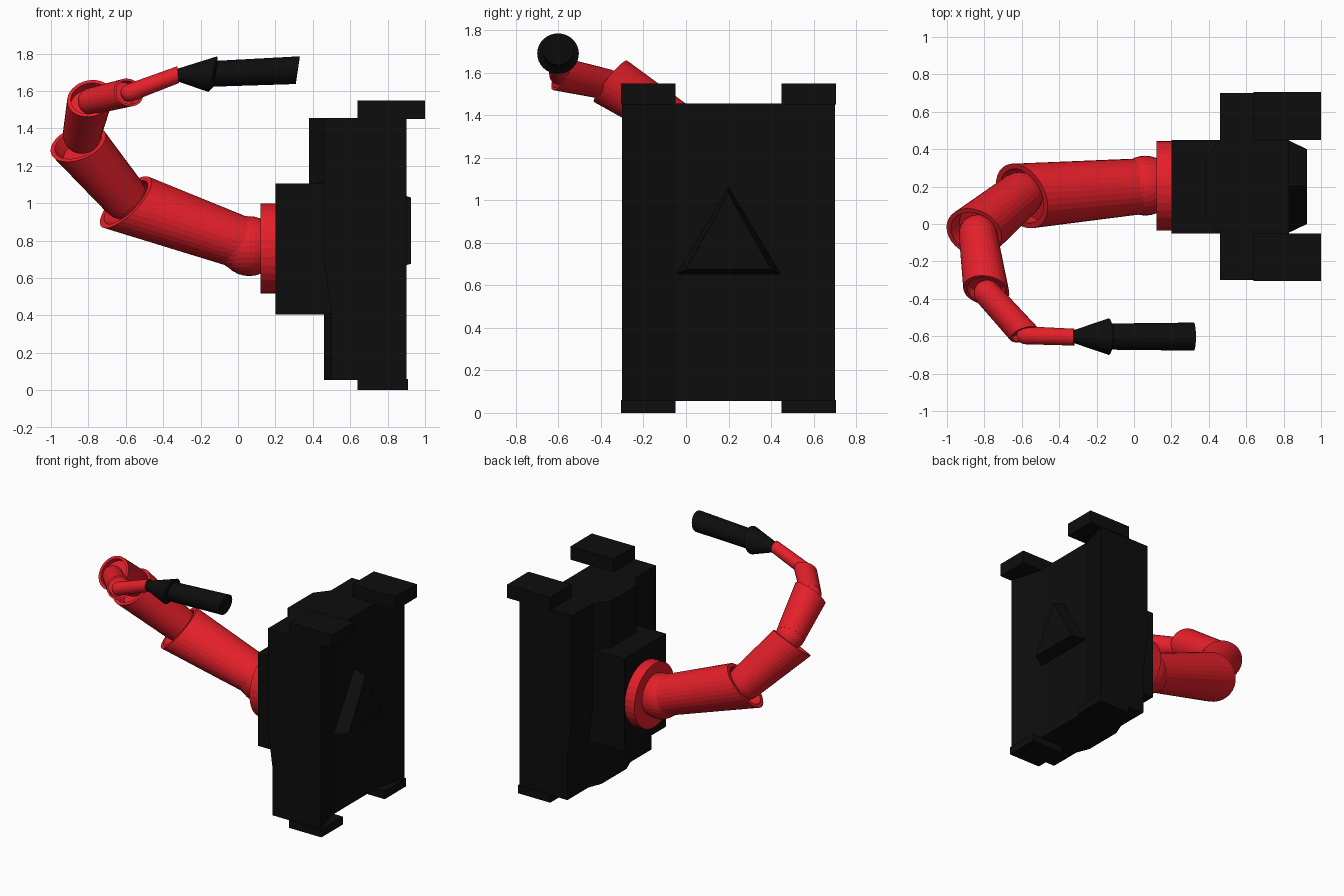
import bpy, bmesh, math
from mathutils import Vector, Matrix

if "Cube" in bpy.data.objects:
    bpy.data.objects.remove(bpy.data.objects["Cube"])

YC = 0.2      # centre line of the pack
SIDES = 32


def material(name, rgb):
    m = bpy.data.materials.new(name)
    m.diffuse_color = (*rgb, 1)
    m.use_nodes = True
    m.node_tree.nodes["Principled BSDF"].inputs["Base Color"].default_value = m.diffuse_color
    return m


RED = material("red", (0.78, 0.014, 0.023))
BLACK = material("black", (0.004, 0.004, 0.004))


def finish(name, bm, mat):
    bmesh.ops.recalc_face_normals(bm, faces=bm.faces)
    me = bpy.data.meshes.new(name)
    bm.to_mesh(me)
    bm.free()
    me.materials.append(mat)
    ob = bpy.data.objects.new(name, me)
    bpy.context.collection.objects.link(ob)
    return ob


def loft(bm, rings):
    """Skin a list of point rings and cap both ends."""
    vs = [[bm.verts.new(p) for p in r] for r in rings]
    n = len(vs[0])
    for a, b in zip(vs, vs[1:]):
        for i in range(n):
            j = (i + 1) % n
            bm.faces.new((a[i], a[j], b[j], b[i]))
    bm.faces.new(vs[0])
    bm.faces.new(vs[-1])


def box(name, x, y, z, mat=BLACK):
    bm = bmesh.new()
    loft(bm, [[(x[i], y[j], h) for i, j in ((0, 0), (1, 0), (1, 1), (0, 1))] for h in z])
    return finish(name, bm, mat)


def circle(c, n, r, ref):
    """Circle about c in the plane with normal n."""
    c, n = Vector(c), Vector(n).normalized()
    u = (ref - n * ref.dot(n)).normalized()
    v = n.cross(u)
    return [c + r * (u * math.cos(t) + v * math.sin(t))
            for t in (2 * math.pi * i / SIDES for i in range(SIDES))]


def arm_segment(name, p0, r0, p1, r1, n1, n0=None, hollow=True):
    """Tapered tube with a ball at its root and a recessed lip at its end."""
    p0, p1 = Vector(p0), Vector(p1)
    axis = (p1 - p0).normalized()
    ref = axis.orthogonal()
    bm = bmesh.new()
    rings = [circle(p0, n0 or axis, r0, ref), circle(p1, n1, r1, ref)]
    if hollow:
        rings += [circle(p1, n1, r1 * 0.84, ref),
                  circle(p1 - axis * r1 * 0.45, n1, r1 * 0.8, ref)]
    loft(bm, rings)
    bmesh.ops.create_uvsphere(bm, u_segments=SIDES, v_segments=16, radius=r0 * 0.99,
                              matrix=Matrix.Translation(p0))
    return finish(name, bm, RED)


# pack body: stacked outlines with a raised front panel and dished back
def outline(z, side, mid):
    half = [(mid, 0.15), (side, 0.25), (side, 0.5), (0.9, 0.5), (0.83, 0.25)]
    return ([(x, YC + y, z) for x, y in half]
            + [(x, YC - y, z) for x, y in reversed(half)])


bm = bmesh.new()
loft(bm, [outline(0.055, 0.5, 0.46), outline(0.4, 0.5, 0.46),
          outline(0.7, 0.46, 0.38), outline(1.455, 0.46, 0.38)])
finish("pack_body", bm, BLACK)

# front housing that carries the arm
box("arm_housing", (0.2, 0.55), (YC - 0.25, YC + 0.25), (0.405, 1.105))

# shoulder hooks and feet on both sides
for side, tag in ((-1, "right"), (1, "left")):
    ys = sorted((YC + side * 0.25, YC + side * 0.505))
    box("shoulder_hook_" + tag, (0.64, 1.0), ys, (1.45, 1.55))
    box("foot_" + tag, (0.64, 0.91), ys, (0, 0.06))

# raised triangle on the back
bm = bmesh.new()
loft(bm, [[(x, YC - w, zb), (x, YC + w, zb), (x, YC, zt)]
          for x, w, zb, zt in ((0.82, 0.25, 0.65, 1.065), (0.925, 0.2, 0.675, 1.03))])
finish("back_triangle", bm, BLACK)

# mounting collar
bm = bmesh.new()
X = Vector((1, 0, 0))
up = Vector((0, 0, 1))
loft(bm, [circle((x, 0.205, 0.758), X, 0.24, up) for x in (0.22, 0.12)])
finish("arm_collar", bm, RED)
bm = bmesh.new()
bmesh.ops.create_uvsphere(bm, u_segments=SIDES, v_segments=16, radius=0.16,
                          matrix=Matrix.Translation((0.06, 0.205, 0.77)))
finish("shoulder_ball", bm, RED)

# arm segments, root to tip
arm_segment("arm_segment_1", (0.02, 0.2, 0.785), 0.15, (-0.6, 0.15, 1.005), 0.185,
            (-0.65, -0.35, 0.65), Vector((-0.7, 0, 0.6)))
arm_segment("arm_segment_2", (-0.61, 0.155, 1.035), 0.125, (-0.855, -0.045, 1.32), 0.155,
            (-0.3, -0.55, 0.75))
arm_segment("arm_segment_3", (-0.835, -0.05, 1.365), 0.102, (-0.79, -0.355, 1.56), 0.125,
            (-0.15, -0.75, 0.6))
arm_segment("arm_segment_4", (-0.785, -0.37, 1.545), 0.072, (-0.585, -0.59, 1.592), 0.082,
            (0.3, -0.8, 0.4))
arm_segment("arm_segment_5", (-0.58, -0.595, 1.59), 0.048, (-0.32, -0.605, 1.687), 0.045,
            (1, 0, 0.1))

# probe: cone shoulder then straight barrel
bm = bmesh.new()
loft(bm, [circle((x, -0.602, z), (1, 0, t), r, up) for x, z, t, r in (
    (-0.335, 1.685, 0, 0.03), (-0.135, 1.69, -0.25, 0.098),
    (-0.12, 1.692, -0.15, 0.07), (0.32, 1.711, -0.15, 0.075))])
finish("probe", bm, BLACK)
